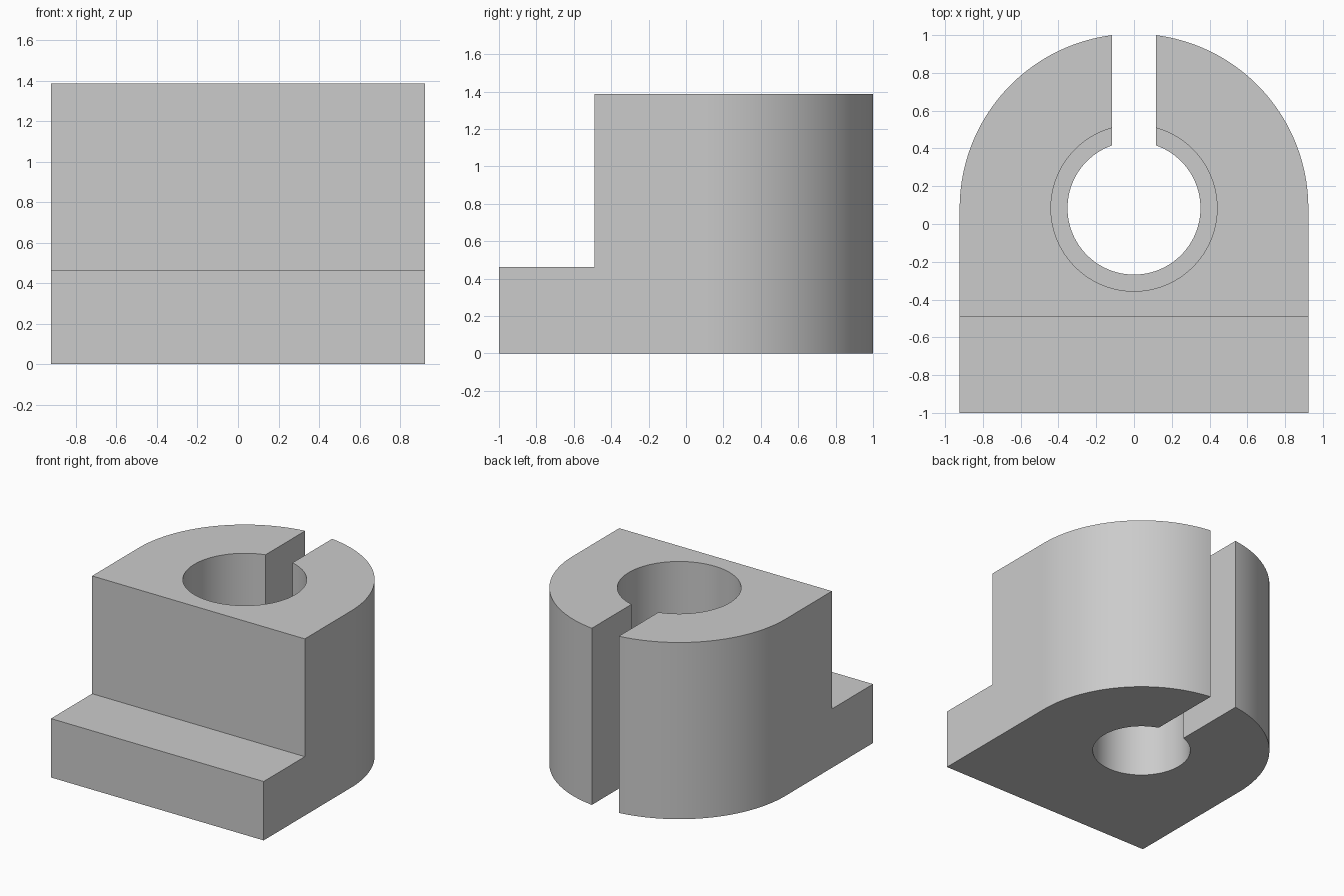
import bpy, bmesh, math

if "Cube" in bpy.data.objects:
    bpy.data.objects.remove(bpy.data.objects["Cube"])

R, CY = 0.923, 0.084        # outer radius, bore centre in y
H, STEP_Z, STEP_Y = 1.386, 0.462, -0.49
BORE_R, SEAT_R, SEAT_Z = 0.352, 0.44, 0.462
SLOT_HALF = 0.117


def prism(name, outline, z0, z1):
    """Extrude a closed xy outline from z0 to z1."""
    bm = bmesh.new()
    face = bm.faces.new([bm.verts.new((x, y, z0)) for x, y in outline])
    ext = bmesh.ops.extrude_face_region(bm, geom=[face])
    for v in ext["geom"]:
        if isinstance(v, bmesh.types.BMVert):
            v.co.z = z1
    bmesh.ops.recalc_face_normals(bm, faces=bm.faces)
    mesh = bpy.data.meshes.new(name)
    bm.to_mesh(mesh)
    bm.free()
    obj = bpy.data.objects.new(name, mesh)
    bpy.context.collection.objects.link(obj)
    return obj


def arc(r, a0, a1, n):
    return [(r * math.cos(a0 + (a1 - a0) * i / n), CY + r * math.sin(a0 + (a1 - a0) * i / n))
            for i in range(n + 1)]


def rect(x, y0, y1):
    return [(-x, y0), (x, y0), (x, y1), (-x, y1)]


# Main block: straight front, rounded back
block = prism("clamp_block", [(-R, -1), (R, -1)] + arc(R, 0, math.pi, 80), 0, H)

# Front step, through bore, wider seat above it, and slot through the back
circle = 2 * math.pi
cutters = [
    prism("step_cutter", rect(1.2, -1.3, STEP_Y), STEP_Z, H + 0.2),
    prism("bore_cutter", arc(BORE_R, 0, circle, 96)[:-1], -0.2, H + 0.2),
    prism("seat_cutter", arc(SEAT_R, 0, circle, 96)[:-1], SEAT_Z, H + 0.2),
    prism("slot_cutter", rect(SLOT_HALF, CY, 1.3), -0.2, H + 0.2),
]
bpy.context.view_layer.objects.active = block
block.select_set(True)
for cutter in cutters:
    cutter.hide_render = True
    mod = block.modifiers.new(cutter.name, "BOOLEAN")
    mod.operation, mod.solver, mod.object = "DIFFERENCE", "EXACT", cutter
    bpy.ops.object.modifier_apply(modifier=mod.name)
    bpy.data.objects.remove(cutter)

# Single grey finish, smooth curves with crisp edges
grey = bpy.data.materials.new("plain_grey")
grey.diffuse_color = (0.6, 0.6, 0.6, 1)
grey.use_nodes = True
grey.node_tree.nodes["Principled BSDF"].inputs["Base Color"].default_value = grey.diffuse_color
block.data.materials.clear()
block.data.materials.append(grey)
bpy.ops.object.shade_smooth_by_angle(angle=math.radians(30))
